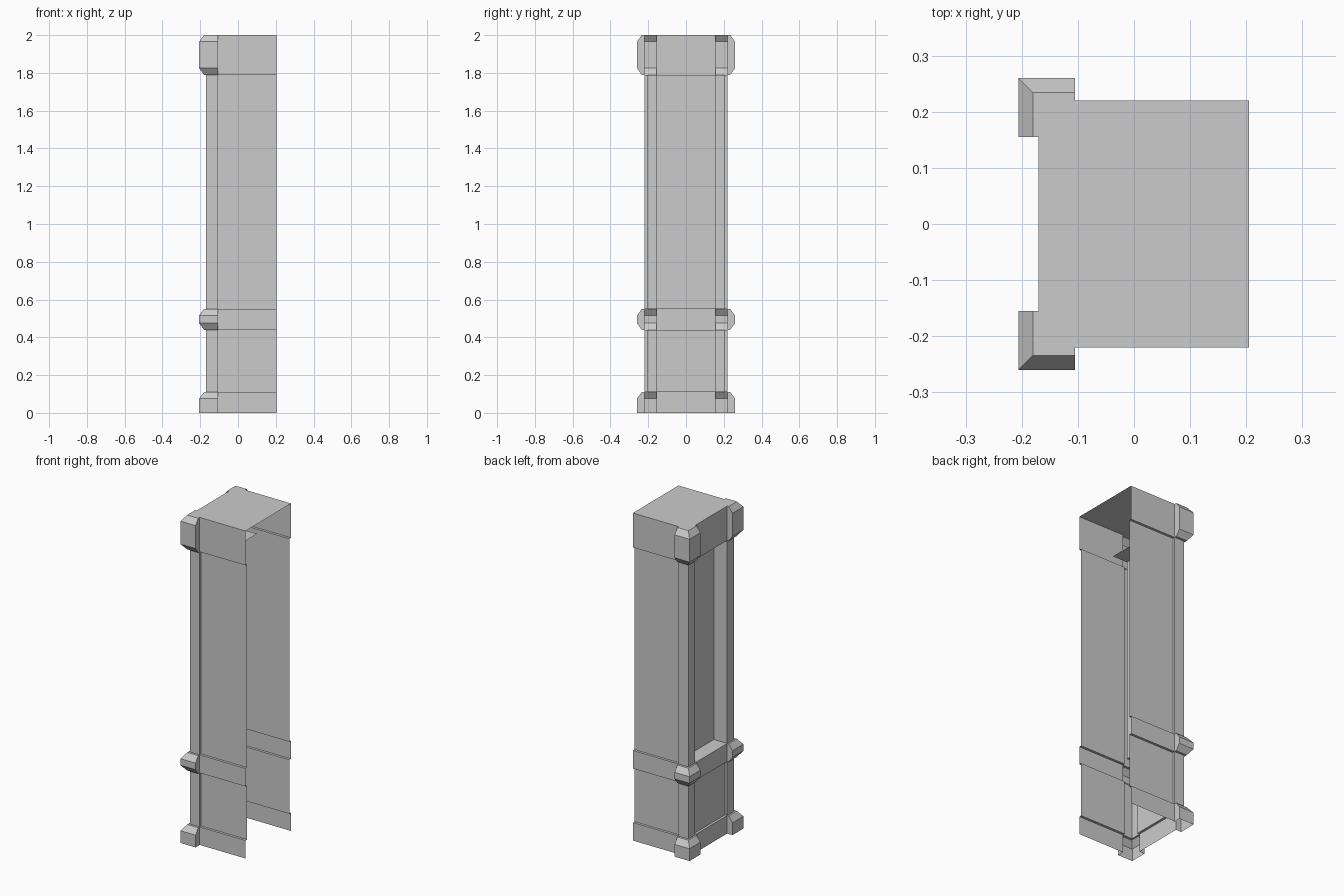
import bpy
import bmesh

cube = bpy.data.objects.get("Cube")
if cube:
    bpy.data.objects.remove(cube, do_unlink=True)

# Single stone-grey finish
GREY = (0.6, 0.6, 0.6, 1)
grey = bpy.data.materials.new("plain grey")
grey.use_nodes = True
grey.diffuse_color = GREY
grey.node_tree.nodes["Principled BSDF"].inputs["Base Color"].default_value = GREY

# Shared dimensions
OPEN_X, POST_X, BACK_X = 0.205, -0.105, -0.17
BAND_Y, WALL_Y, INNER_Y = 0.22, 0.205, 0.155
TOP, CAP_Z = 2.0, 1.79
RAIL_LOW, RAIL_HIGH, BASE_Z = 0.44, 0.55, 0.11
PANEL_X, WINDOW_X, SOFFIT_X = -0.155, -0.08, 0.02


def skin(name, rows, caps=(), mirror=False):
    """Skin quads between successive rows of points, with optional flat caps."""
    bm = bmesh.new()
    grid = [[bm.verts.new(p) for p in row] for row in rows]
    for low, high in zip(grid, grid[1:]):
        for i in range(len(low) - 1):
            bm.faces.new((low[i], low[i + 1], high[i + 1], high[i]))
    for cap in caps:
        bm.faces.new([bm.verts.new(p) for p in cap])
    mesh = bpy.data.meshes.new(name)
    bm.to_mesh(mesh)
    bm.free()
    mesh.materials.append(grey)
    obj = bpy.data.objects.new(name, mesh)
    bpy.context.collection.objects.link(obj)
    if mirror:
        mod = obj.modifiers.new("Mirror", 'MIRROR')
        mod.use_axis = (False, True, False)
        mod.use_mirror_merge = False
    return obj


def at_height(path, z):
    return [(x, y, z) for x, y in path]


# Side walls with raised base, rail and cap bands
side = [(BAND_Y, 0), (BAND_Y, BASE_Z), (WALL_Y, BASE_Z), (WALL_Y, RAIL_LOW),
        (BAND_Y, RAIL_LOW), (BAND_Y, RAIL_HIGH), (WALL_Y, RAIL_HIGH),
        (WALL_Y, CAP_Z), (BAND_Y, CAP_Z), (BAND_Y, TOP)]
skin("side_walls", [[(OPEN_X, y, z), (POST_X, y, z)] for y, z in side], mirror=True)

# Panelled end wall with a deep upper recess and a shallow lower one
end = [(BACK_X, 0), (BACK_X, BASE_Z), (PANEL_X, BASE_Z), (PANEL_X, RAIL_LOW),
       (BACK_X, RAIL_LOW), (BACK_X, RAIL_HIGH), (WINDOW_X, RAIL_HIGH),
       (WINDOW_X, CAP_Z), (BACK_X, CAP_Z), (BACK_X, TOP)]
skin("end_wall", [[(x, INNER_Y, z), (x, -INNER_Y, z)] for x, z in end])
skin("recess_soffit", [[(x, INNER_Y, CAP_Z), (x, -INNER_Y, CAP_Z)]
                       for x in (SOFFIT_X, WINDOW_X)])

# Roof
skin("roof", [[(BACK_X, y, TOP), (OPEN_X, y, TOP)] for y in (-BAND_Y, BAND_Y)])

# Corner posts, wrapping round into the recesses
for name, low, high, depth in (("lower_posts", BASE_Z, RAIL_LOW, PANEL_X),
                               ("upper_posts", RAIL_HIGH, CAP_Z, WINDOW_X)):
    path = [(POST_X, WALL_Y), (POST_X, BAND_Y), (BACK_X, BAND_Y),
            (BACK_X, INNER_Y), (depth, INNER_Y)]
    skin(name, [at_height(path, z) for z in (low, high)], mirror=True)


# Chamfered corner blocks
def block_path(out):
    x, y = -0.18 - out, 0.234 + out
    return [(POST_X, BAND_Y), (POST_X, y), (x, y), (x, INNER_Y), (BACK_X, INNER_Y)]


CHAMFER, BULGE = 0.035, 0.026
for name, low, high in (("base_blocks", 0, BASE_Z),
                        ("rail_blocks", RAIL_LOW, RAIL_HIGH),
                        ("cap_blocks", CAP_Z, TOP)):
    levels = [(BULGE, high - CHAMFER), (0, high)]
    rim = block_path(0) + [(BACK_X, BAND_Y)]
    caps = [at_height(rim, high)]
    if low > 0:
        levels = [(0, low), (BULGE, low + CHAMFER)] + levels
        caps.append(at_height(rim[::-1], low))
    else:
        levels = [(BULGE, low)] + levels
    skin(name, [at_height(block_path(out), z) for out, z in levels], caps, mirror=True)
